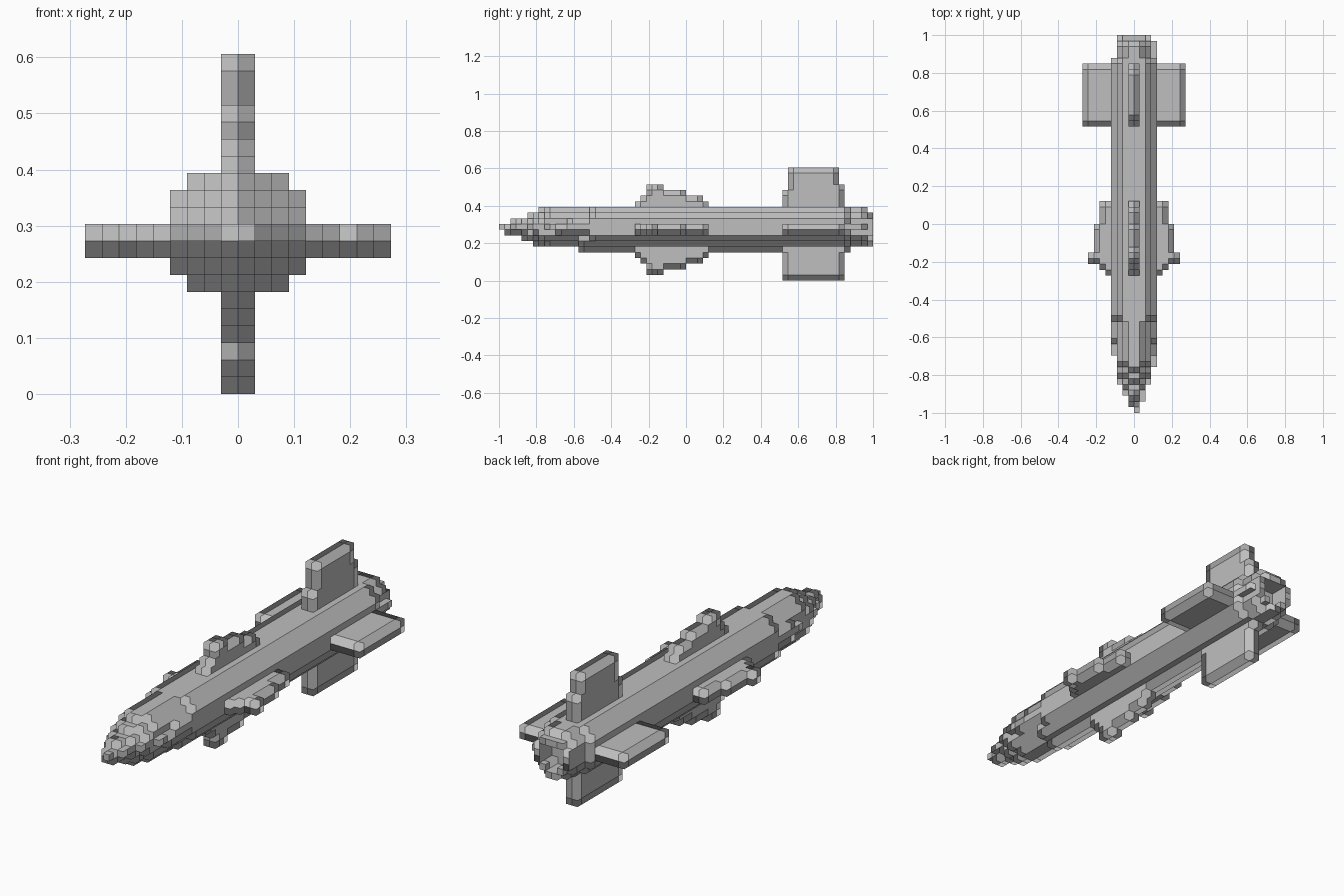
import bpy
import bmesh
from math import hypot
from mathutils import Vector

cube = bpy.data.objects.get("Cube")
if cube:
    bpy.data.objects.remove(cube)

UNIT = 2 / 66          # edge of one block
AXIS_X, AXIS_Z = 0.02, 9.4   # hull axis, in blocks
FIN_Z = 9
DIRS = [Vector(d) for d in ((1, 0, 0), (-1, 0, 0), (0, 1, 0),
                            (0, -1, 0), (0, 0, 1), (0, 0, -1))]

grey = bpy.data.materials.new("light_grey")
grey.use_nodes = True
grey.diffuse_color = (0.52, 0.52, 0.52, 1)
grey.node_tree.nodes["Principled BSDF"].inputs["Base Color"].default_value = (0.52, 0.52, 0.52, 1)

# Hull radius, each entry holding from its start row to the next one
HULL = [(-33, 0.5), (-32, 1.1), (-31, 1.5), (-30, 1.55), (-29, 2.0), (-28, 2.53),
        (-27, 2.95), (-26, 3.2), (-25, 3.49), (-23, 3.6), (-21, 3.75),
        (-19, 3.94), (-17, 4.1), (29, 3.5), (32, 3.1)]


def hull_radius(y):
    return [r for start, r in HULL if start <= y][-1]


def disc(y, outer, inner=0):
    """Blocks of one round slice across the hull."""
    return {(x, y, z) for x in range(-5, 5) for z in range(4, 15)
            if inner <= hypot(x + 0.5 - AXIS_X, z + 0.5 - AXIS_Z) <= outer}


def fin(profile, side):
    """Two-block-thick fin; the profile lists start row, end row and reach."""
    cells = set()
    for start, end, reach in profile:
        for y in range(start, end):
            for a in range(reach):
                for t in (-1, 0):
                    out = a if side in ("left", "top") else -1 - a
                    if side in ("left", "right"):
                        cells.add((out, y, FIN_Z + t))
                    else:
                        cells.add((t, y, FIN_Z + out))
    return cells


# Round hull and open tail nozzle
parts = {"hull": set(), "tail_nozzle": set()}
for y in range(-33, 30):
    parts["hull"] |= disc(y, hull_radius(y))
for y in range(30, 33):
    parts["tail_nozzle"] |= disc(y, hull_radius(y), 2.0)
core = parts["hull"] | parts["tail_nozzle"]

# Stepped forward fins and square tail fins
FORWARD_TALL = [(-9, -8, 5), (-8, -7, 6), (-7, -4, 8), (-4, 0, 7), (0, 3, 6), (3, 4, 5)]
FORWARD_WIDE = [(-9, -8, 5), (-8, -7, 6), (-7, -5, 8), (-5, 0, 7), (0, 4, 6)]
TAIL = [(17, 28, 9)]
TAIL_TOP = [(17, 18, 7), (18, 27, 11), (27, 28, 8)]
for side in ("left", "right", "top", "bottom"):
    wide = side in ("left", "right")
    parts["forward_fin_" + side] = fin(FORWARD_WIDE if wide else FORWARD_TALL, side) - core
    parts["tail_fin_" + side] = fin(TAIL_TOP if side == "top" else TAIL, side) - core

solid = set().union(*parts.values())


def neighbour(cell, d):
    return tuple(int(c + o) for c, o in zip(cell, d))


def build(name, cells):
    """Skin the blocks; each block is shaded along its open directions."""
    bm = bmesh.new()
    verts, normals = {}, []

    def vert(p):
        key = tuple(round(c) for c in p)
        if key not in verts:
            verts[key] = bm.verts.new(Vector(key) * UNIT)
        return verts[key]

    for cell in sorted(cells):
        exposed = [d for d in DIRS if neighbour(cell, d) not in solid]
        lean = sum(exposed, Vector())
        centre = Vector(cell) + Vector((0.5, 0.5, 0.5))
        for d in exposed:
            u = Vector((d.y, d.z, d.x))
            v = d.cross(u)
            corners = [centre + (d + u * a + v * b) / 2
                       for a, b in ((-1, -1), (1, -1), (1, 1), (-1, 1))]
            face = bm.faces.new([vert(p) for p in corners])
            face.smooth = True
            normal = lean if lean.dot(d) > 0 else d
            normals += [normal.normalized()] * 4
    mesh = bpy.data.meshes.new(name)
    bm.to_mesh(mesh)
    bm.free()
    mesh.materials.append(grey)
    mesh.normals_split_custom_set(normals)
    bpy.context.collection.objects.link(bpy.data.objects.new(name, mesh))


for name, cells in parts.items():
    build(name, cells)
